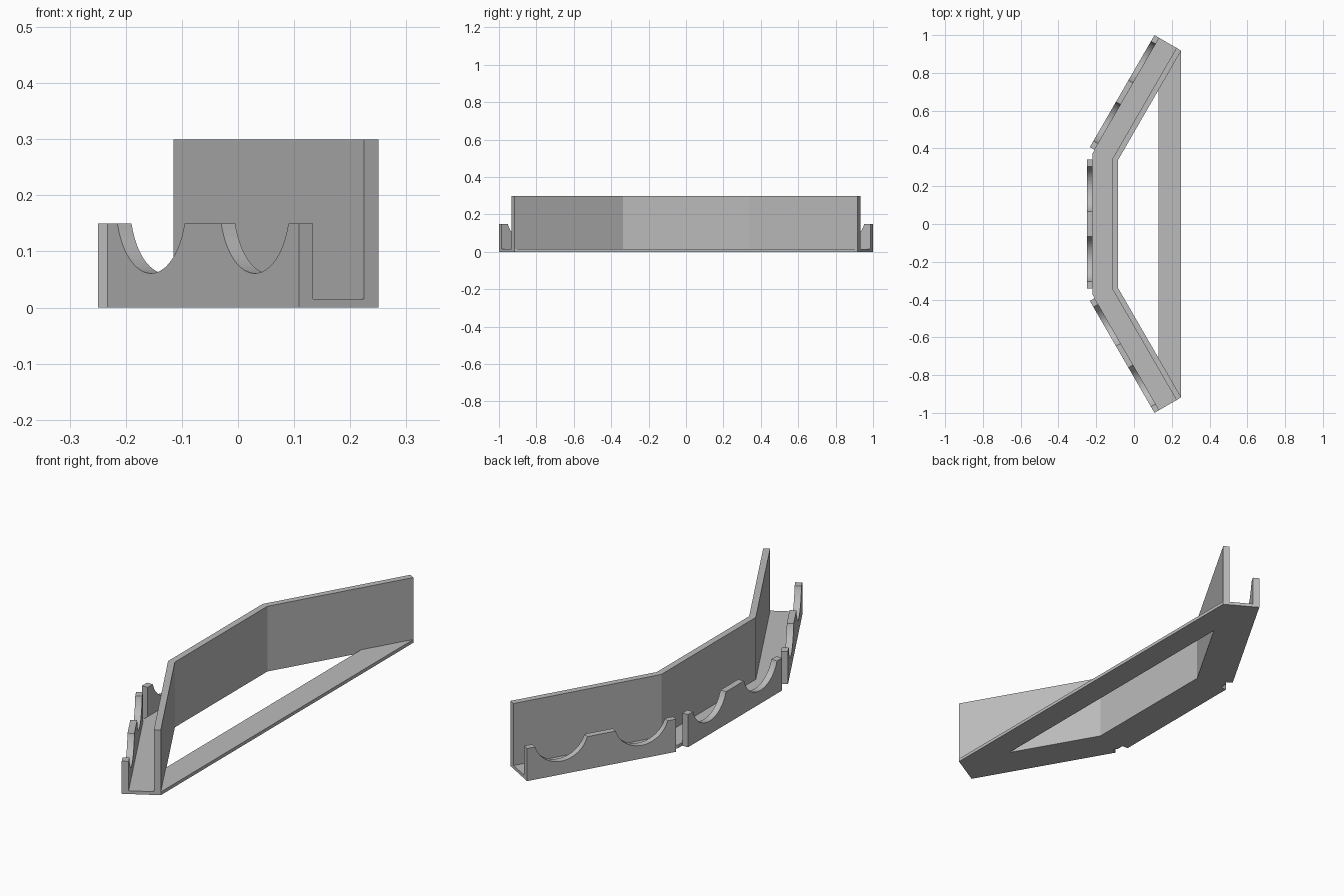
import bpy, bmesh
from math import sin, cos, radians, asin, pi
from mathutils import Vector

if "Cube" in bpy.data.objects:
    bpy.data.objects.remove(bpy.data.objects["Cube"])

HINGE_X, HALF = -0.086, 0.336        # inner corner where the wings meet the middle
WING = 0.672                         # length of each wing
WIDTH, WALL, FLOOR = 0.1635, 0.029, 0.015
LIP_HALF, LIP_H, TALL = 0.342, 0.15, 0.30
SCALLOP_R, SCALLOP_Z, SCALLOP_S = 0.125, 0.186, 0.185
ANGLE = radians(30)

grey = bpy.data.materials.new("plain grey")
grey.use_nodes = True
grey.diffuse_color = (0.5, 0.5, 0.5, 1)
grey.node_tree.nodes["Principled BSDF"].inputs["Base Color"].default_value = (0.5, 0.5, 0.5, 1)


def prism(name, outline, sweep):
    """Sweep a flat outline along a vector into a closed solid."""
    bm = bmesh.new()
    face = bm.faces.new([bm.verts.new(p) for p in outline])
    top = bmesh.ops.extrude_face_region(bm, geom=[face])["geom"]
    verts = [v for v in top if isinstance(v, bmesh.types.BMVert)]
    bmesh.ops.translate(bm, verts=verts, vec=sweep)
    bmesh.ops.recalc_face_normals(bm, faces=bm.faces)
    mesh = bpy.data.meshes.new(name)
    bm.to_mesh(mesh)
    bm.free()
    mesh.materials.append(grey)
    obj = bpy.data.objects.new(name, mesh)
    bpy.context.collection.objects.link(obj)
    return obj


def bent_line(offset):
    """Four points of the bent plan line, mitred, at a distance outside the inner edge."""
    along = Vector((sin(ANGLE), cos(ANGLE), 0))
    out = Vector((-cos(ANGLE), sin(ANGLE), 0))
    end = Vector((HINGE_X, HALF, 0)) + along * WING + out * offset
    miter = Vector((HINGE_X - offset, HALF + offset * sin(ANGLE / 2) / cos(ANGLE / 2), 0))
    return [Vector((p.x, s * p.y, 0)) for p, s in ((end, 1), (miter, 1), (miter, -1), (end, -1))]


def band(name, inner, outer, height):
    return prism(name, bent_line(inner) + bent_line(outer)[::-1], (0, 0, height))


# Tall bent wall and tray floor
band("tall_wall", 0, WALL, TALL)
band("tray_floor", WALL, WIDTH - WALL, FLOOR)

# Flat tie strip joining the wing ends
tip = bent_line(0)[0]
strip_x = 0.13
strip_y = HALF + (strip_x - HINGE_X) * cos(ANGLE) / sin(ANGLE)
prism("tie_strip", [(tip.x, tip.y, 0), (strip_x, strip_y, 0),
                    (strip_x, -strip_y, 0), (tip.x, -tip.y, 0)], (0, 0, FLOOR))


# Low lips with two round scallops each
def lip_profile(steps=24):
    pts = [(-LIP_HALF, 0), (-LIP_HALF, LIP_H)]
    dip = asin((SCALLOP_Z - LIP_H) / SCALLOP_R)
    for centre in (-SCALLOP_S, SCALLOP_S):
        for i in range(steps + 1):
            a = pi + dip + (pi - 2 * dip) * i / steps
            pts.append((centre + SCALLOP_R * cos(a), SCALLOP_Z + SCALLOP_R * sin(a)))
    return pts + [(LIP_HALF, LIP_H), (LIP_HALF, 0)]


def lip(name, centre, along, out):
    outline = [centre + along * s + Vector((0, 0, z)) for s, z in lip_profile()]
    prism(name, outline, -out * WALL)


lip("middle_lip", Vector((HINGE_X - WIDTH, 0, 0)), Vector((0, 1, 0)), Vector((-1, 0, 0)))
for side, name in ((1, "back_lip"), (-1, "front_lip")):
    along = Vector((sin(ANGLE), side * cos(ANGLE), 0))
    out = Vector((-cos(ANGLE), side * sin(ANGLE), 0))
    hinge = Vector((HINGE_X, side * HALF, 0))
    lip(name, hinge + along * (WING - LIP_HALF) + out * WIDTH, along, out)
